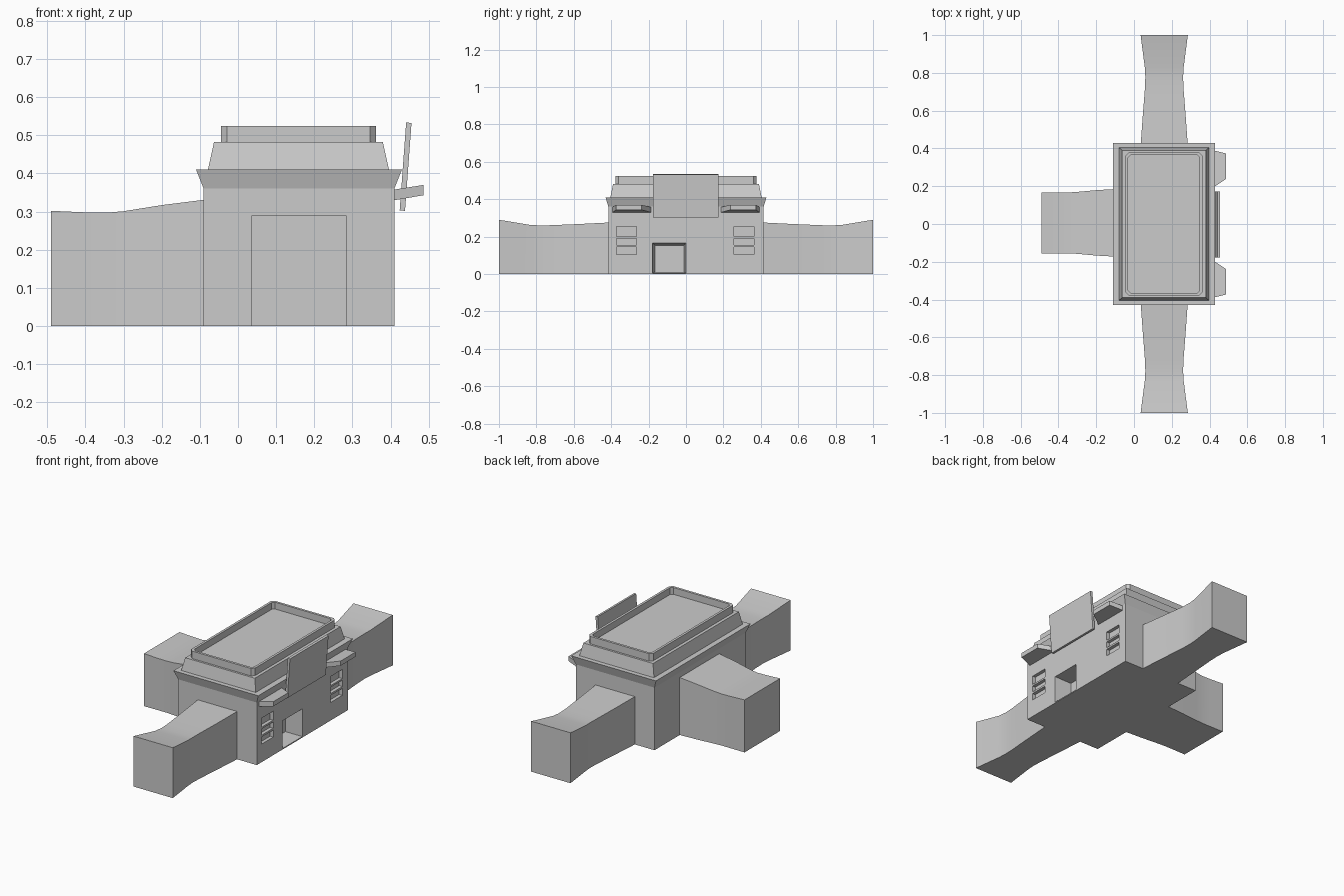
import bpy, bmesh

if "Cube" in bpy.data.objects:
    bpy.data.objects.remove(bpy.data.objects["Cube"])


def loft(name, rings):
    """Closed solid skinned through matching rings of points."""
    bm = bmesh.new()
    loops = [[bm.verts.new(p) for p in ring] for ring in rings]
    n = len(loops[0])
    for a, b in zip(loops, loops[1:]):
        for i in range(n):
            j = (i + 1) % n
            bm.faces.new((a[i], a[j], b[j], b[i]))
    bm.faces.new(loops[0])
    bm.faces.new(loops[-1])
    bmesh.ops.recalc_face_normals(bm, faces=bm.faces)
    mesh = bpy.data.meshes.new(name)
    bm.to_mesh(mesh)
    bm.free()
    obj = bpy.data.objects.new(name, mesh)
    bpy.context.collection.objects.link(obj)
    return obj


def activate(obj):
    bpy.ops.object.select_all(action='DESELECT')
    obj.select_set(True)
    bpy.context.view_layer.objects.active = obj


def rect(x0, x1, y, z, c=0.0):
    """Horizontal ring centred on y = 0, optionally with clipped corners."""
    if not c:
        return [(x0, -y, z), (x1, -y, z), (x1, y, z), (x0, y, z)]
    return [(x0 + c, -y, z), (x1 - c, -y, z), (x1, -y + c, z), (x1, y - c, z),
            (x1 - c, y, z), (x0 + c, y, z), (x0, y - c, z), (x0, -y + c, z)]


def side_rect(x, y0, y1, z0, z1):
    """Upright ring facing along x."""
    return [(x, y0, z0), (x, y1, z0), (x, y1, z1), (x, y0, z1)]


def cut(target, rings):
    cutter = loft("cutter", rings)
    cutter.hide_render = True
    mod = target.modifiers.new("cut", 'BOOLEAN')
    mod.operation = 'DIFFERENCE'
    mod.solver = 'EXACT'
    mod.object = cutter
    activate(target)
    bpy.ops.object.modifier_apply(modifier=mod.name)
    bpy.data.objects.remove(cutter)


# Main hall with flared cornice
hall = loft("main_hall", [rect(-0.09, 0.41, 0.415, 0), rect(-0.09, 0.41, 0.415, 0.36),
                          rect(-0.11, 0.43, 0.43, 0.41)])

# Doorway and its tapered reveal
cut(hall, [side_rect(0.45, -0.185, 0.003, 0.004, 0.17),
           side_rect(0.31, -0.165, -0.012, 0.012, 0.153)])

# Three slot windows on each side
for y in (-0.318, 0.31):
    for z0, z1 in ((0.104, 0.144), (0.155, 0.191), (0.201, 0.253)):
        cut(hall, [side_rect(x, y - 0.053, y + 0.053, z0, z1) for x in (0.39, 0.45)])

# Sloped roof tier
loft("roof_tier", [rect(-0.08, 0.397, 0.405, 0.405), rect(-0.063, 0.38, 0.39, 0.482)])

# Parapet with sunken roof deck
loft("parapet", [rect(-0.045, 0.362, 0.378, 0.478, 0.016),
                 rect(-0.045, 0.362, 0.378, 0.525, 0.016),
                 rect(-0.031, 0.348, 0.364, 0.525, 0.013),
                 rect(-0.031, 0.348, 0.364, 0.486, 0.013)])

# Side passages: distance out, half width, height
side_stations = [(0.40, 0.126, 0.276), (0.58, 0.113, 0.267), (0.72, 0.102, 0.261),
                 (0.78, 0.10, 0.26), (0.83, 0.103, 0.262), (1.0, 0.125, 0.29)]
for name, s in (("front_passage", -1), ("back_passage", 1)):
    wing = loft(name, [[(0.16 - w, s * d, 0), (0.16 + w, s * d, 0),
                        (0.16 + w, s * d, h), (0.16 - w, s * d, h)]
                       for d, w, h in side_stations])
    activate(wing)
    bpy.ops.object.shade_smooth_by_angle()

# Rear passage: x, half width, height
rear_stations = [(-0.08, 0.18, 0.332), (-0.2, 0.173, 0.317), (-0.3, 0.164, 0.301),
                 (-0.345, 0.161, 0.297), (-0.4, 0.161, 0.298), (-0.49, 0.162, 0.302)]
rear = loft("rear_passage", [side_rect(x, 0.006 - w, 0.006 + w, 0, h)
                             for x, w, h in rear_stations])
activate(rear)
bpy.ops.object.shade_smooth_by_angle()

# Tapered awnings over the windows
for name, s in (("left_awning", -1), ("right_awning", 1)):
    loft(name, [side_rect(0.405, s * 0.184, s * 0.394, 0.329, 0.357),
                side_rect(0.487, s * 0.238, s * 0.373, 0.343, 0.37)])

# Tilted blank signboard
loft("signboard", [[(x, y, z) for x, z in ((0.424, 0.303), (0.438, 0.302),
                                           (0.455, 0.532), (0.441, 0.534))]
                   for y in (-0.177, 0.173)])
